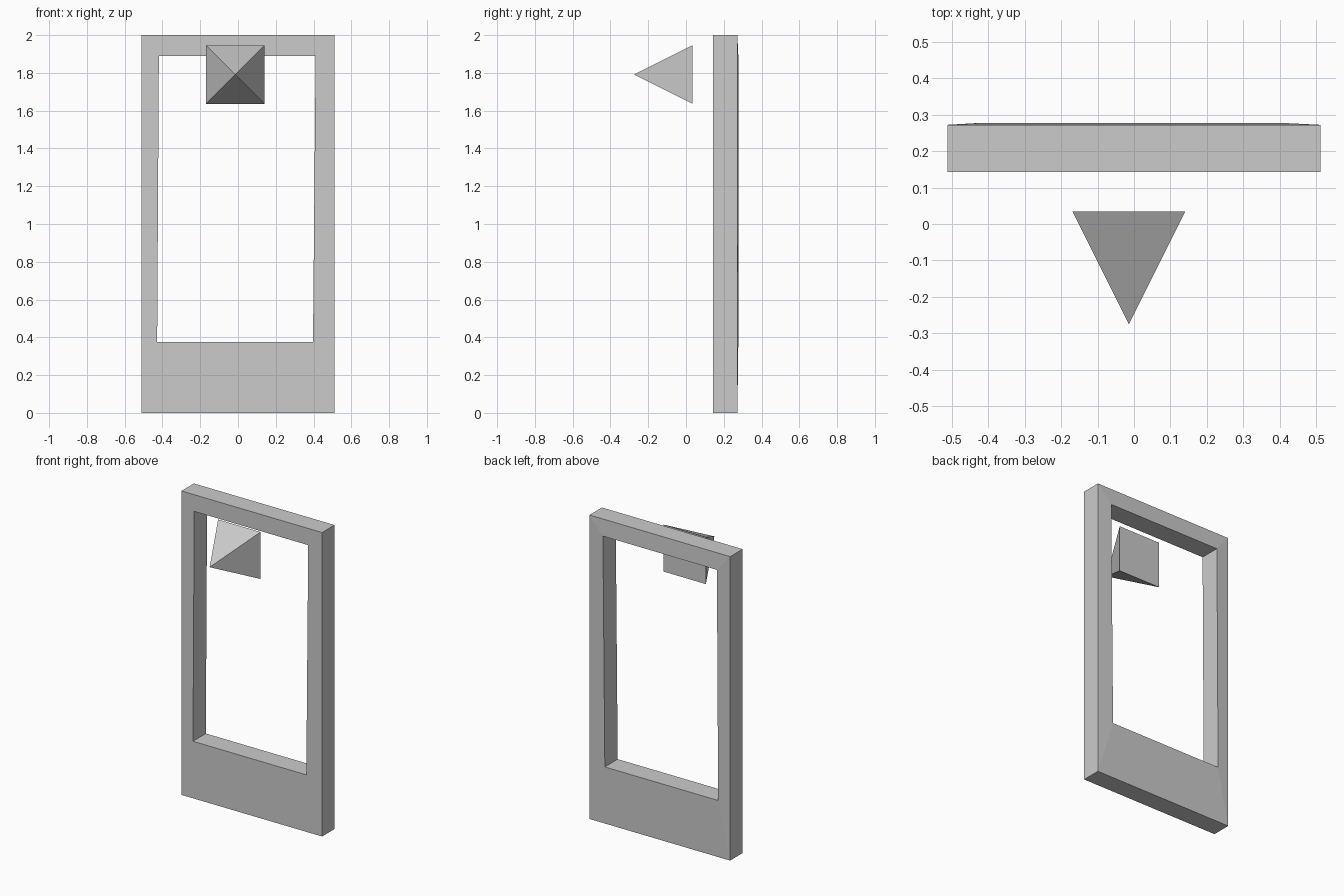
import bpy, bmesh
from math import pi, sqrt
from mathutils import Matrix

if "Cube" in bpy.data.objects:
    bpy.data.objects.remove(bpy.data.objects["Cube"])


def finish(name, bm):
    bmesh.ops.recalc_face_normals(bm, faces=bm.faces)
    mesh = bpy.data.meshes.new(name)
    bm.to_mesh(mesh)
    bm.free()
    obj = bpy.data.objects.new(name, mesh)
    bpy.context.collection.objects.link(obj)
    return obj


# Upright frame: outer and slightly skewed inner outline, joined front to back
outer = [(-0.512, 0), (0.512, 0), (0.512, 2), (-0.512, 2)]
inner = [(-0.428, 0.375), (0.397, 0.375), (0.411, 1.89), (-0.419, 1.89)]
FRONT, BACK_OUTER, BACK_INNER = 0.143, 0.272, 0.277

bm = bmesh.new()
loops = [[bm.verts.new((x, y, z)) for x, z in outline]
         for outline, y in ((outer, FRONT), (outer, BACK_OUTER),
                            (inner, BACK_INNER), (inner, FRONT))]
for k in range(4):
    a, b = loops[k], loops[(k + 1) % 4]
    for i in range(4):
        j = (i + 1) % 4
        bm.faces.new((a[i], a[j], b[j], b[i]))
finish("upright_frame", bm)

# Square pyramid pointing forward, near the top of the opening
SIZE = 0.309
bm = bmesh.new()
bmesh.ops.create_cone(bm, cap_ends=True, segments=4,
                      radius1=SIZE / sqrt(2), radius2=0, depth=SIZE)
bmesh.ops.remove_doubles(bm, verts=bm.verts, dist=1e-5)
bmesh.ops.transform(bm, verts=bm.verts,
                    matrix=Matrix.Translation((-0.014, -0.1205, 1.791))
                    @ Matrix.Rotation(pi / 2, 4, 'X')
                    @ Matrix.Rotation(pi / 4, 4, 'Z'))
finish("front_pyramid", bm)
